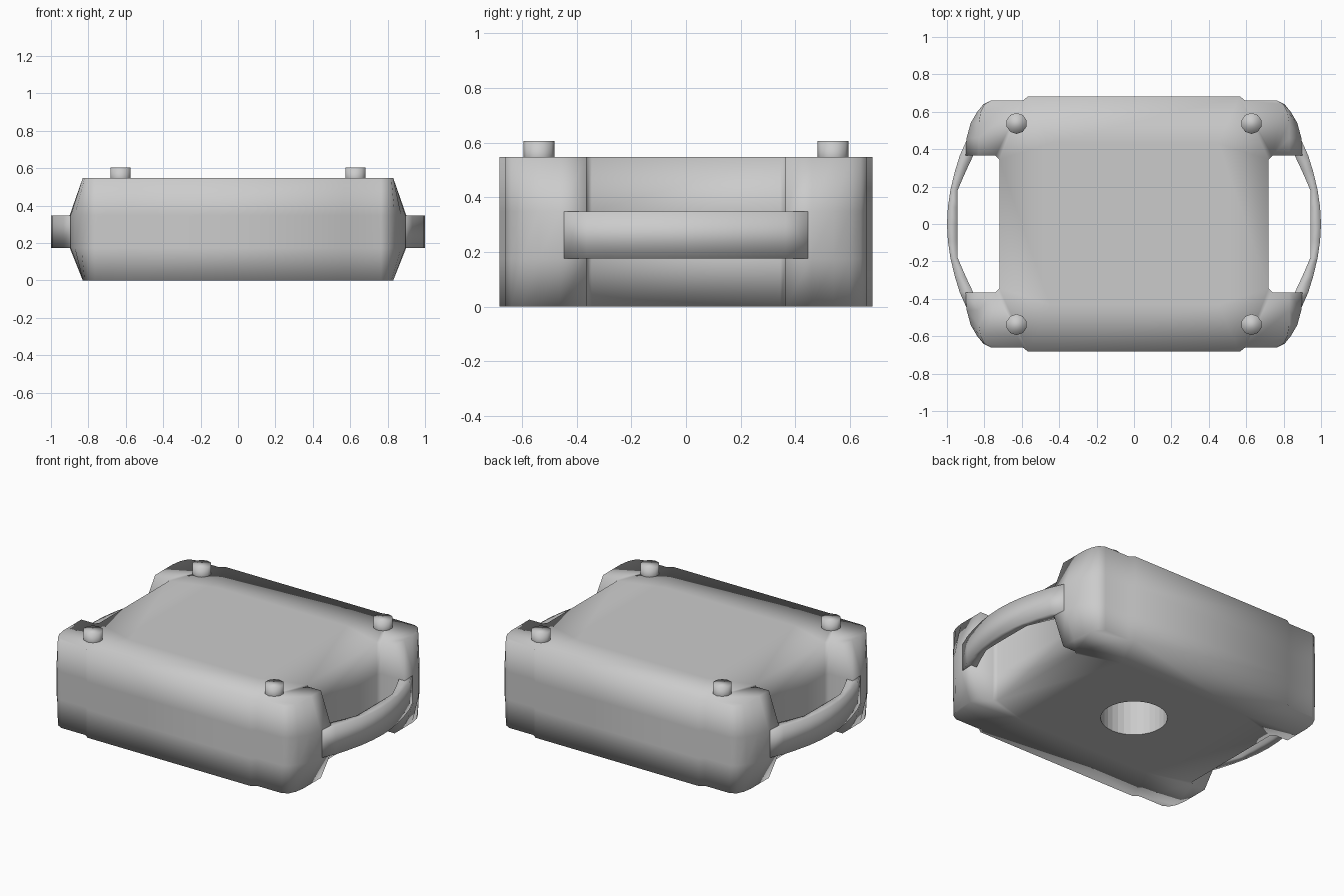
import bpy, bmesh, math

if "Cube" in bpy.data.objects:
    bpy.data.objects.remove(bpy.data.objects["Cube"])


def finish(bm, name, angle=100):
    bmesh.ops.recalc_face_normals(bm, faces=bm.faces)
    me = bpy.data.meshes.new(name)
    bm.to_mesh(me)
    bm.free()
    ob = bpy.data.objects.new(name, me)
    bpy.context.collection.objects.link(ob)
    bpy.ops.object.select_all(action='DESELECT')
    ob.select_set(True)
    bpy.context.view_layer.objects.active = ob
    bpy.ops.object.shade_smooth_by_angle(angle=math.radians(angle))
    return ob


# Quarter outline of the body: (x at top and base, x at mid height, y)
quarter = [(.72, .72, .345), (.74, .74, .365), (.83, .90, .365), (.83, .895, .46),
           (.83, .873, .54), (.82, .838, .60), (.80, .805, .64), (.765, .765, .66),
           (.595, .595, .66), (.565, .565, .683)]
n = len(quarter)


def ring(k):
    q = [(p[k], p[2]) for p in quarter]
    half = q + [(-x, y) for x, y in reversed(q)]
    return half + [(-x, -y) for x, y in half]


# Body: four stacked outlines so the corner posts bulge at mid height
bm = bmesh.new()
levels = [[bm.verts.new((x, y, z)) for x, y in ring(k)]
          for z, k in ((0, 0), (.175, 1), (.348, 1), (.548, 0))]
total = 4 * n
for a, b in zip(levels, levels[1:]):
    for i in range(total):
        j = (i + 1) % total
        bm.faces.new((a[i], a[j], b[j], b[i]))

# Caps: centre panel, four side strips and four corner panels
for loop in (levels[0], levels[-1]):
    z = loop[0].co.z
    c = [bm.verts.new((x, y, z)) for x, y in ((.45, .43), (-.45, .43), (-.45, -.43), (.45, -.43))]
    bm.faces.new(c)
    for k in range(4):
        s, e = k * n, (k + 1) * n
        bm.faces.new(loop[s:e] + [c[k]])
        bm.faces.new((loop[e - 1], loop[e % total], c[(k + 1) % 4], c[k]))
body = finish(bm, "body")

# Round socket under the body
bpy.ops.mesh.primitive_cylinder_add(vertices=32, radius=.19, depth=.5, location=(0, 0, 0))
cutter = bpy.context.object
cutter.name = "socket_cutter"
cutter.hide_render = True
mod = body.modifiers.new("socket", 'BOOLEAN')
mod.operation = 'DIFFERENCE'
mod.object = cutter
bpy.context.view_layer.objects.active = body
bpy.ops.object.modifier_apply(modifier=mod.name)
bpy.data.objects.remove(cutter)

# Curved side handles: (outer x, inner x, y)
path = [(.89, .80, .46), (.932, .86, .365), (.958, .90, .28), (.982, .943, .18), (.995, .945, .09)]
path = path + [(1.0, .945, 0)] + [(o, i, -y) for o, i, y in reversed(path)]
for side, name in ((1, "right_handle"), (-1, "left_handle")):
    bm = bmesh.new()
    secs = [[bm.verts.new((side * x, y, z)) for x, z in
             ((o, .175), (o, .348), (i, .348), (i, .175))] for o, i, y in path]
    for a, b in zip(secs, secs[1:]):
        for i in range(4):
            j = (i + 1) % 4
            bm.faces.new((a[i], a[j], b[j], b[i]))
    bm.faces.new(secs[0])
    bm.faces.new(secs[-1])
    finish(bm, name)

# Corner pegs
for sx in (-1, 1):
    for sy in (-1, 1):
        bpy.ops.mesh.primitive_cylinder_add(vertices=10, radius=.056, depth=.105,
                                            location=(sx * .628, sy * .538, .5525))
        bpy.context.object.name = "corner_peg"
        bpy.ops.object.shade_smooth_by_angle(angle=math.radians(100))
